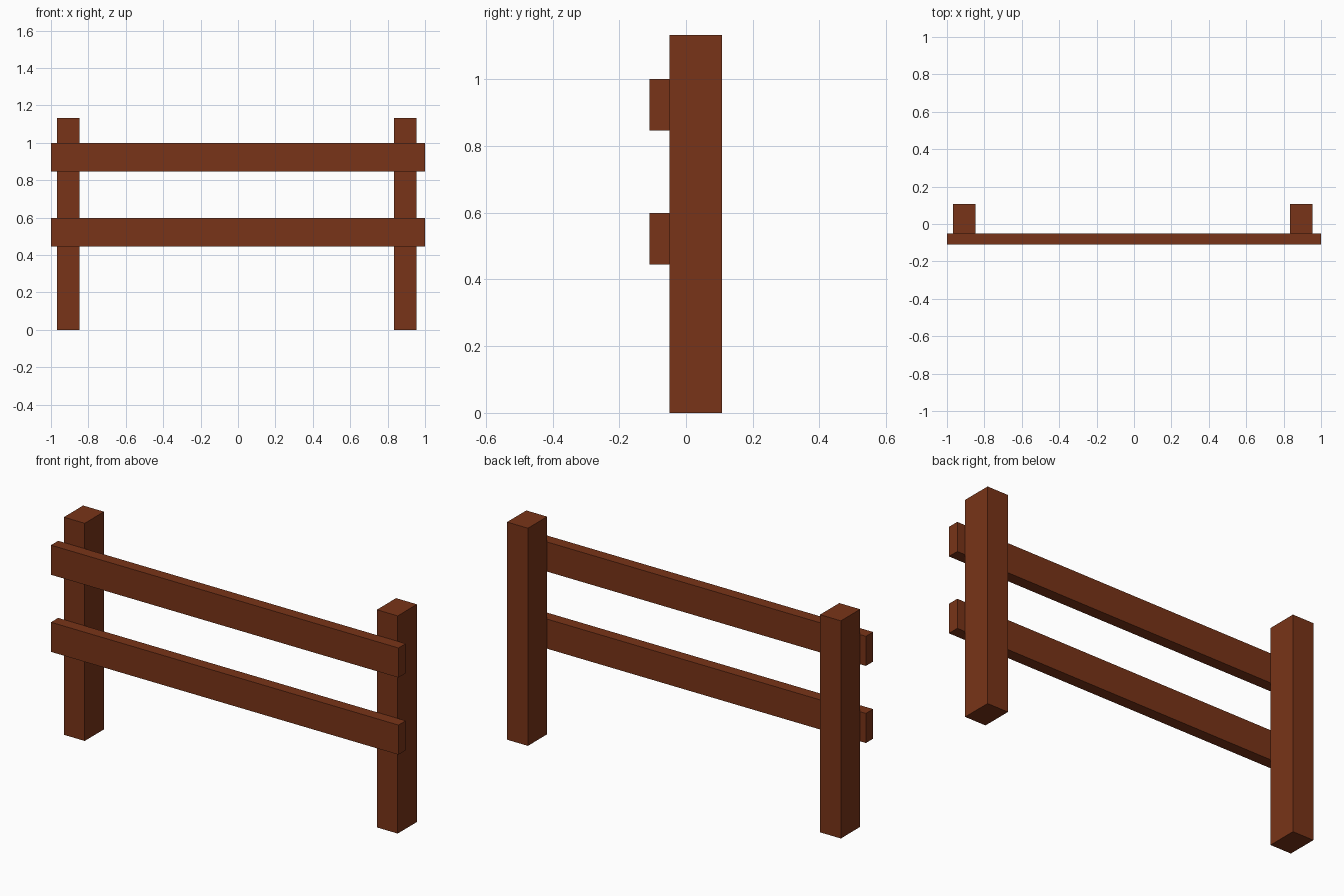
import bpy

if "Cube" in bpy.data.objects:
    bpy.data.objects.remove(bpy.data.objects["Cube"])

wood = bpy.data.materials.new("brown_wood")
wood.diffuse_color = (0.19, 0.034, 0.009, 1)
wood.use_nodes = True
wood.node_tree.nodes["Principled BSDF"].inputs["Base Color"].default_value = wood.diffuse_color


def box(name, lo, hi):
    """Box spanning two opposite corners."""
    bpy.ops.mesh.primitive_cube_add(
        size=1, location=[(a + b) / 2 for a, b in zip(lo, hi)])
    ob = bpy.context.object
    ob.name = name
    ob.scale = [b - a for a, b in zip(lo, hi)]
    bpy.ops.object.transform_apply(location=False, rotation=False, scale=True)
    ob.data.materials.append(wood)


# Upright posts, standing behind the rails
for name, x in (("left_post", -0.967), ("right_post", 0.834)):
    box(name, (x, -0.05, 0), (x + 0.12, 0.108, 1.132))

# Horizontal rails across the front
for name, z in (("lower_rail", 0.445), ("upper_rail", 0.846)):
    box(name, (-1, -0.109, z), (1, -0.05, z + 0.154))
